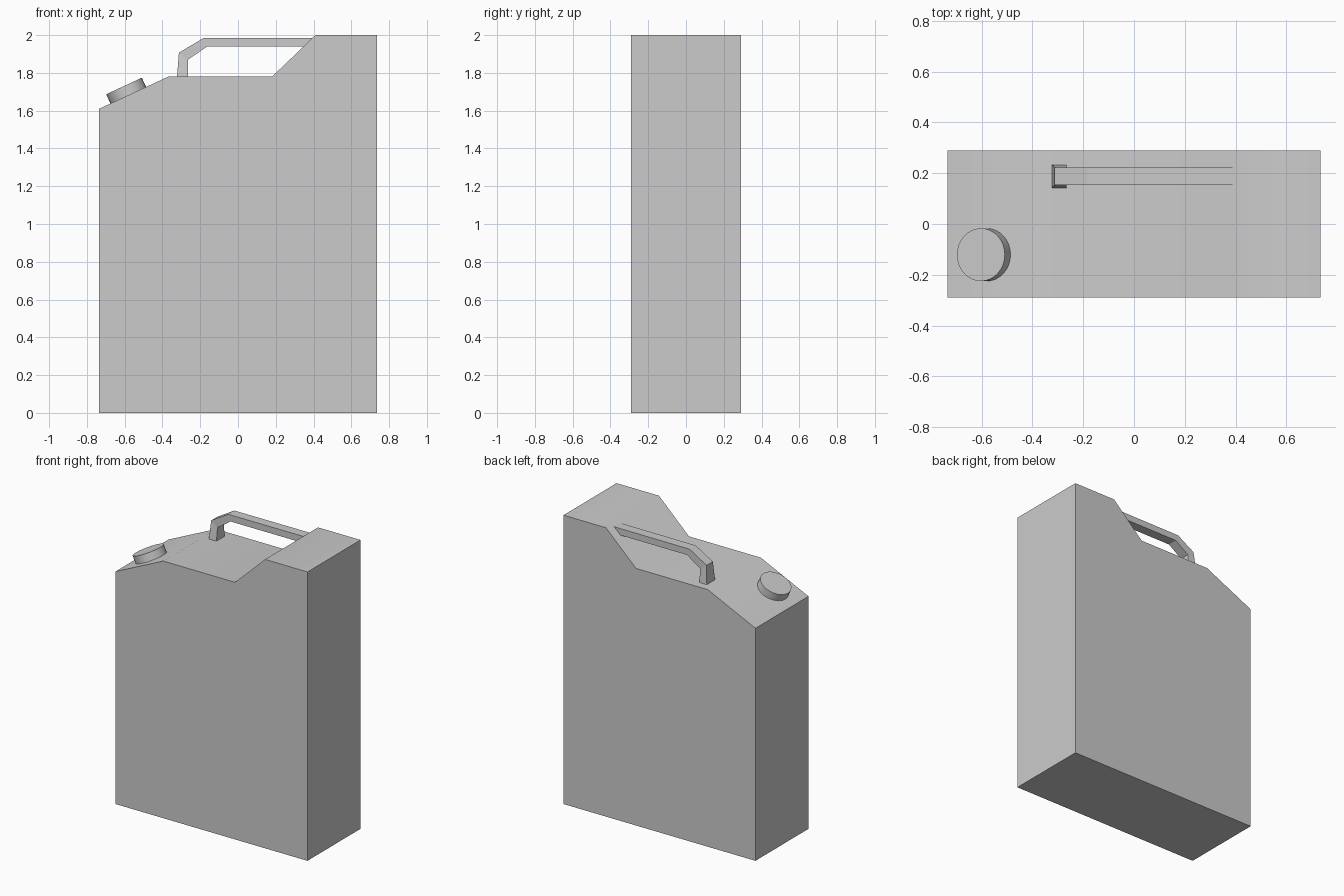
import bpy, bmesh
from math import radians, atan2
from mathutils import Vector

if "Cube" in bpy.data.objects:
    bpy.data.objects.remove(bpy.data.objects["Cube"])


def make_object(name, bm, smooth_angle=None):
    bmesh.ops.recalc_face_normals(bm, faces=bm.faces)
    mesh = bpy.data.meshes.new(name)
    bm.to_mesh(mesh)
    bm.free()
    obj = bpy.data.objects.new(name, mesh)
    bpy.context.collection.objects.link(obj)
    if smooth_angle:
        bpy.ops.object.select_all(action='DESELECT')
        obj.select_set(True)
        bpy.context.view_layer.objects.active = obj
        bpy.ops.object.shade_smooth_by_angle(angle=radians(smooth_angle))
    return obj


# Can body: side profile extruded along y, with softly shaded top creases
profile = [(-0.735, 0), (0.735, 0), (0.735, 2), (0.41, 2),
           (0.18, 1.78), (-0.37, 1.78), (-0.735, 1.61)]
bm = bmesh.new()
face = bm.faces.new([bm.verts.new((x, -0.29, z)) for x, z in profile])
ext = bmesh.ops.extrude_face_region(bm, geom=[face])
bmesh.ops.translate(bm, vec=(0, 0.58, 0),
                    verts=[v for v in ext["geom"] if isinstance(v, bmesh.types.BMVert)])
make_object("can_body", bm, 50)

# Handle: rectangular rings (outer x, z, inner x, z, half width) bridged in order
rings = [(-0.323, 1.775, -0.265, 1.775, 0.046),
         (-0.313, 1.907, -0.265, 1.87, 0.034),
         (-0.183, 1.984, -0.164, 1.939, 0.034),
         (0.40, 1.985, 0.36, 1.939, 0.034)]
handle_y = 0.188
bm = bmesh.new()
loops = []
for ox, oz, ix, iz, w in rings:
    loops.append([bm.verts.new((x, handle_y + s * w, z))
                  for x, z, s in ((ox, oz, -1), (ox, oz, 1), (ix, iz, 1), (ix, iz, -1))])
for a, b in zip(loops, loops[1:]):
    for i in range(4):
        j = (i + 1) % 4
        bm.faces.new((a[i], a[j], b[j], b[i]))
bm.faces.new(loops[0])
bm.faces.new(loops[-1])
make_object("handle", bm)

# Screw cap: short cylinder standing on the sloped shoulder
slope = atan2(0.17, 0.365)
bm = bmesh.new()
bmesh.ops.create_cone(bm, cap_ends=True, segments=32,
                      radius1=0.104, radius2=0.104, depth=0.054)
cap = make_object("screw_cap", bm, 40)
cap.rotation_euler = (0, -slope, 0)
cap.location = Vector((-0.592, -0.121, 1.706))
